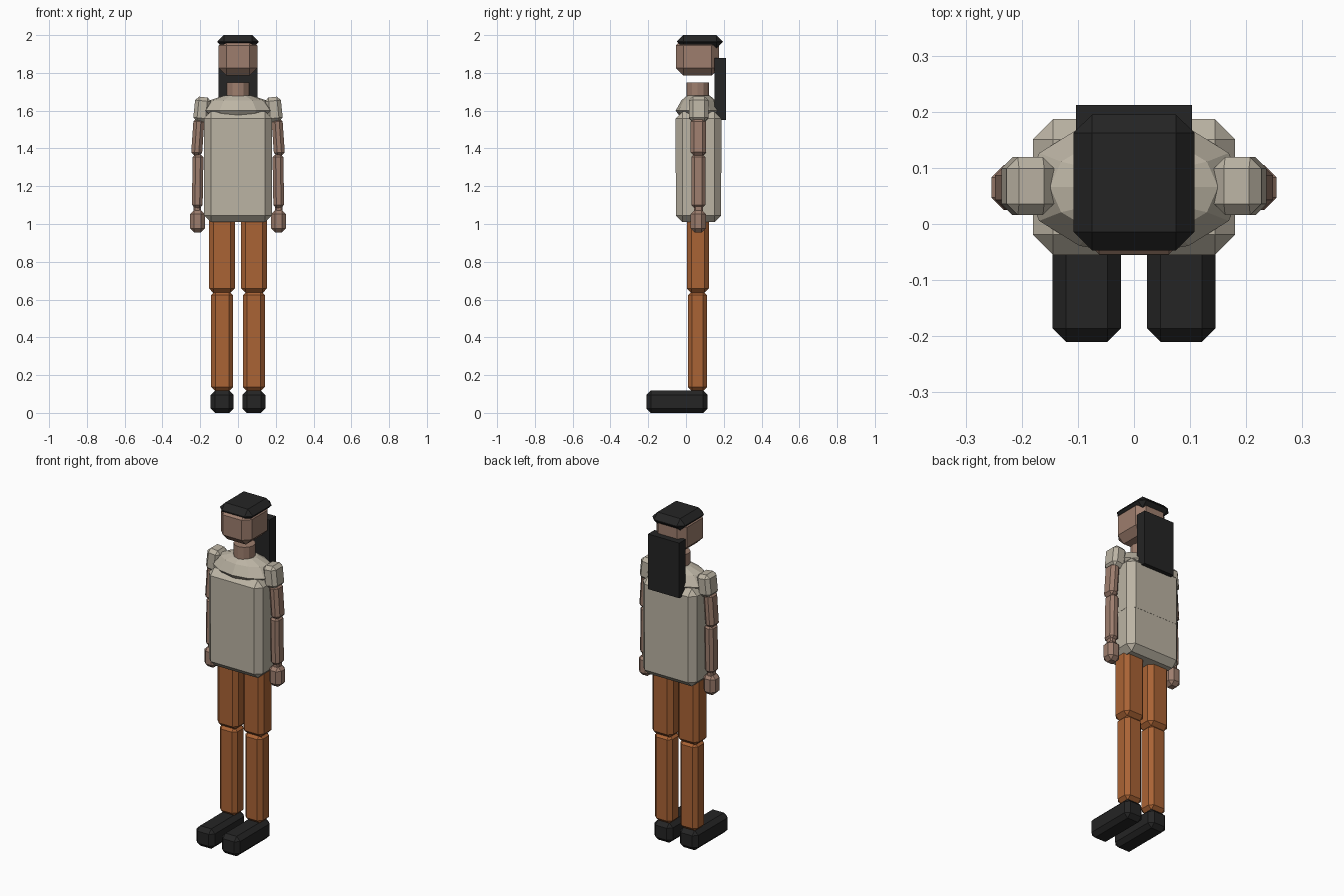
import bpy, bmesh, math
from mathutils import Matrix, Vector

if "Cube" in bpy.data.objects:
    bpy.data.objects.remove(bpy.data.objects["Cube"])


def make_material(name, rgb):
    m = bpy.data.materials.new(name)
    m.diffuse_color = (*rgb, 1)
    m.use_nodes = True
    m.node_tree.nodes["Principled BSDF"].inputs["Base Color"].default_value = m.diffuse_color
    return m


SHIRT = make_material("stone_cloth", (0.50, 0.455, 0.37))
SKIN = make_material("skin", (0.34, 0.208, 0.155))
TROUSER = make_material("rust_cloth", (0.40, 0.125, 0.035))
BLACK = make_material("black", (0.018, 0.018, 0.018))


def finish(bm, name, mat):
    bmesh.ops.recalc_face_normals(bm, faces=bm.faces)
    me = bpy.data.meshes.new(name)
    bm.to_mesh(me)
    bm.free()
    me.materials.append(mat)
    ob = bpy.data.objects.new(name, me)
    bpy.context.collection.objects.link(ob)
    return ob


def block(name, mat, x, y, z, chamfer=0.0, tilt=0.0, flat=None):
    """Chamfered box from (min, max) ranges; edges at height `flat` stay sharp."""
    lo, hi = Vector((x[0], y[0], z[0])), Vector((x[1], y[1], z[1]))
    bm = bmesh.new()
    bmesh.ops.create_cube(bm, size=1)
    bmesh.ops.scale(bm, vec=hi - lo, verts=bm.verts)
    mid = (lo + hi) / 2
    bmesh.ops.translate(bm, vec=mid, verts=bm.verts)
    if chamfer:
        edges = [e for e in bm.edges if flat is None
                 or any(abs(v.co.z - flat) > 1e-4 for v in e.verts)]
        bmesh.ops.bevel(bm, geom=edges, offset=chamfer, segments=1,
                        affect='EDGES', clamp_overlap=True)
    if tilt:
        bmesh.ops.rotate(bm, cent=mid, matrix=Matrix.Rotation(math.radians(tilt), 3, 'Y'),
                         verts=bm.verts)
    return finish(bm, name, mat)


def pair(name, mat, x, y, z, chamfer, tilt=0.0):
    """Matching right and left parts."""
    block(name + "_right", mat, x, y, z, chamfer, -tilt)
    block(name + "_left", mat, (-x[1], -x[0]), y, z, chamfer, tilt)


def loft(name, mat, rings, cy, sides=12):
    """Stacked elliptical rings (z, rx, ry) with capped ends."""
    bm = bmesh.new()
    loops = []
    for z, rx, ry in rings:
        loops.append([bm.verts.new((rx * math.sin(a), cy - ry * math.cos(a), z))
                      for a in (2 * math.pi * i / sides for i in range(sides))])
    for a, b in zip(loops, loops[1:]):
        for i in range(sides):
            j = (i + 1) % sides
            bm.faces.new((a[i], a[j], b[j], b[i]))
    bm.faces.new(loops[0][::-1])
    bm.faces.new(loops[-1])
    return finish(bm, name, mat)


# Head, cap and hanging hair
block("head", SKIN, (-0.102, 0.102), (-0.054, 0.175), (1.785, 1.985), 0.04)
block("hair_cap", BLACK, (-0.108, 0.108), (-0.047, 0.195), (1.93, 2.0), 0.033)
block("hair_back", BLACK, (-0.103, 0.103), (0.15, 0.212), (1.55, 1.88))

# Neck and collar
loft("neck", SKIN, [(1.62, 0.06, 0.06), (1.75, 0.06, 0.06)], 0.062)
loft("collar", SHIRT, [(1.565, 0.15, 0.095), (1.60, 0.195, 0.121),
                       (1.655, 0.15, 0.09), (1.68, 0.075, 0.06)], 0.066)

# Torso in two halves
block("upper_torso", SHIRT, (-0.18, 0.18), (-0.055, 0.187), (1.27, 1.595), 0.036, flat=1.27)
block("lower_torso", SHIRT, (-0.179, 0.179), (-0.054, 0.186), (1.01, 1.27), 0.035, flat=1.27)

# Arms
pair("sleeve", SHIRT, (0.147, 0.232), (0.016, 0.119), (1.54, 1.672), 0.02, 6)
pair("upper_arm", SKIN, (0.184, 0.242), (0.025, 0.105), (1.36, 1.56), 0.018, 4)
pair("forearm", SKIN, (0.185, 0.242), (0.028, 0.102), (1.085, 1.37), 0.016, 1)
pair("wrist", SKIN, (0.197, 0.235), (0.043, 0.09), (1.05, 1.10), 0.008)
pair("hand", SKIN, (0.175, 0.254), (0.025, 0.105), (0.955, 1.075), 0.022)

# Legs and shoes
pair("thigh", TROUSER, (0.016, 0.154), (0.004, 0.121), (0.635, 1.06), 0.024)
pair("calf", TROUSER, (0.026, 0.142), (0.01, 0.112), (0.115, 0.645), 0.022)
pair("shoe", BLACK, (0.023, 0.145), (-0.21, 0.115), (0.0, 0.119), 0.024)
